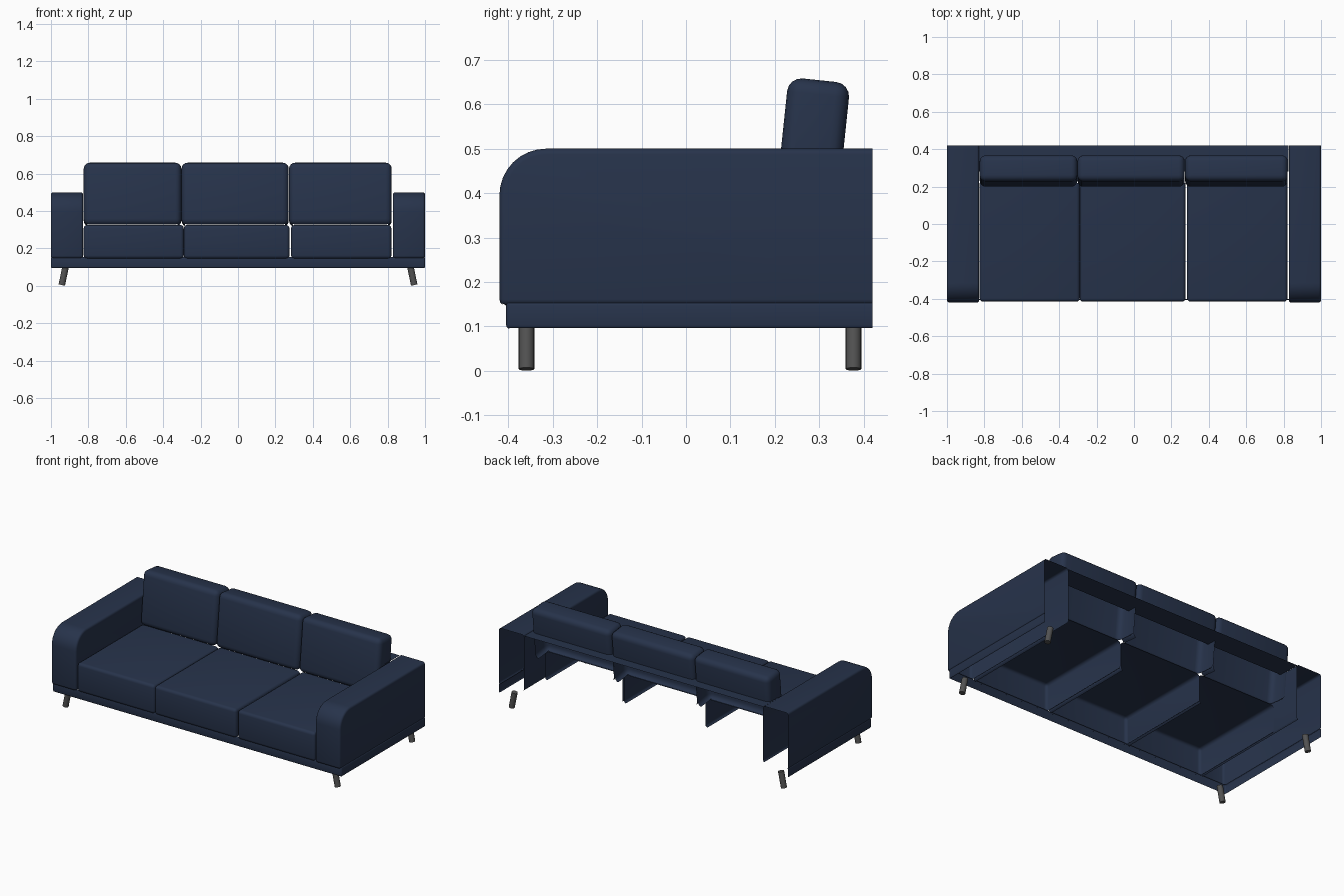
import bpy, bmesh, math
from mathutils import Vector, Matrix

if "Cube" in bpy.data.objects:
    bpy.data.objects.remove(bpy.data.objects["Cube"])


def material(name, rgb):
    m = bpy.data.materials.new(name)
    m.diffuse_color = (*rgb, 1)
    m.use_nodes = True
    m.node_tree.nodes["Principled BSDF"].inputs["Base Color"].default_value = m.diffuse_color
    return m


NAVY = material("navy fabric", (0.020, 0.033, 0.070))
GREY = material("grey metal", (0.085, 0.085, 0.085))


def extrude_profile(yz, x0, x1):
    """Solid from a side profile in y and z, spanning x0 to x1."""
    bm = bmesh.new()
    face = bm.faces.new([bm.verts.new((x0, y, z)) for y, z in yz])
    ext = bmesh.ops.extrude_face_region(bm, geom=[face])["geom"]
    moved = [g for g in ext if isinstance(g, bmesh.types.BMVert)]
    bmesh.ops.translate(bm, verts=moved, vec=(x1 - x0, 0, 0))
    bmesh.ops.recalc_face_normals(bm, faces=bm.faces)
    return bm


def box(x0, x1, y0, y1, z0, z1):
    return extrude_profile([(y0, z0), (y1, z0), (y1, z1), (y0, z1)], x0, x1)


def soften(bm, radius, segments=4):
    edges = [e for e in bm.edges if e.calc_face_angle(0) > math.radians(40)]
    bmesh.ops.bevel(bm, geom=edges, offset=radius, segments=segments,
                    profile=0.5, affect='EDGES', clamp_overlap=True)
    bm.normal_update()


def cut(bm, point, normal, clear=True):
    """Slice with a plane, leaving an open edge on the normal's side."""
    bmesh.ops.bisect_plane(bm, geom=bm.verts[:] + bm.edges[:] + bm.faces[:],
                           plane_co=point, plane_no=normal, clear_outer=clear)
    bm.normal_update()


def drop_faces(bm, rule):
    bm.normal_update()
    bmesh.ops.delete(bm, geom=[f for f in bm.faces if rule(f)], context='FACES')


def finish(bm, name, mat):
    me = bpy.data.meshes.new(name)
    bm.to_mesh(me)
    bm.free()
    me.materials.append(mat)
    for p in me.polygons:
        p.use_smooth = True
    me.set_sharp_from_angle(angle=math.radians(35))
    ob = bpy.data.objects.new(name, me)
    bpy.context.collection.objects.link(ob)
    return ob


# Base rail: front and sides only, open above, below and behind
bm = box(-1, 1, -0.405, 0.47, 0.095, 0.155)
soften(bm, 0.008, 3)
cut(bm, (0, 0.42, 0), (0, 1, 0))
drop_faces(bm, lambda f: abs(f.normal.z) > 0.95)
finish(bm, "base_rail", NAVY)

# Arms: rounded top front corner, open below and behind
R = 0.105
for side, label in ((-1, "left"), (1, "right")):
    profile = [(0.50, 0.50), (0.50, 0.148), (-0.42, 0.148)]
    for i in range(9):
        a = math.radians(180 - i * 90 / 8)
        profile.append((-0.42 + R + R * math.cos(a), 0.50 - R + R * math.sin(a)))
    bm = extrude_profile(profile, *sorted((side * 0.828, side * 1.0)))
    soften(bm, 0.013, 3)
    cut(bm, (0, 0.42, 0), (0, 1, 0))
    drop_faces(bm, lambda f: f.normal.z < -0.9)
    finish(bm, label + "_arm", NAVY)

# Seat cushions: open below and behind
for i, (x0, x1) in enumerate(((-0.825, -0.29), (-0.29, 0.275), (0.284, 0.82))):
    bm = box(x0, x1, -0.415, 0.30, 0.145, 0.325)
    soften(bm, 0.018)
    cut(bm, (0, 0.22, 0), (0, 1, 0))
    drop_faces(bm, lambda f: f.normal.z < -0.9)
    finish(bm, f"seat_cushion_{i + 1}", NAVY)

# Back cushions: leaning, hollow behind below the back ledge
LEDGE = 0.495
centre = Vector((0, 0.283, 0.487))
lean = Matrix.Rotation(math.radians(-6), 4, 'X')
for i, (x0, x1) in enumerate(((-0.825, -0.303), (-0.302, 0.271), (0.273, 0.822))):
    bm = box(x0, x1, -0.07, 0.07, -0.168, 0.168)
    soften(bm, 0.032)
    drop_faces(bm, lambda f: f.normal.z < -0.9)
    bmesh.ops.transform(bm, matrix=Matrix.Translation(centre) @ lean, verts=bm.verts)
    cut(bm, (0, 0, LEDGE), (0, 0, 1), clear=False)
    drop_faces(bm, lambda f: f.normal.y > 0.3 and f.calc_center_median().z < LEDGE)
    finish(bm, f"back_cushion_{i + 1}", NAVY)

# Back ledge behind the cushions
bm = box(-0.83, 0.826, 0.28, 0.42, 0.46, LEDGE)
drop_faces(bm, lambda f: f.normal.z < 0.5)
finish(bm, "back_ledge", NAVY)

# Splayed legs
for sx, lx in ((-1, "left"), (1, "right")):
    for y, ly in ((-0.359, "front"), (0.377, "back")):
        bm = bmesh.new()
        top, foot = Vector((sx * 0.922, y, 0.102)), Vector((sx * 0.942, y, 0.004))
        axis = top - foot
        bmesh.ops.create_cone(bm, cap_ends=True, segments=20, radius1=0.0175,
                              radius2=0.0175, depth=axis.length)
        turn = Vector((0, 0, 1)).rotation_difference(axis).to_matrix().to_4x4()
        bmesh.ops.transform(bm, matrix=Matrix.Translation((top + foot) / 2) @ turn,
                            verts=bm.verts)
        finish(bm, f"{ly}_{lx}_leg", GREY)
